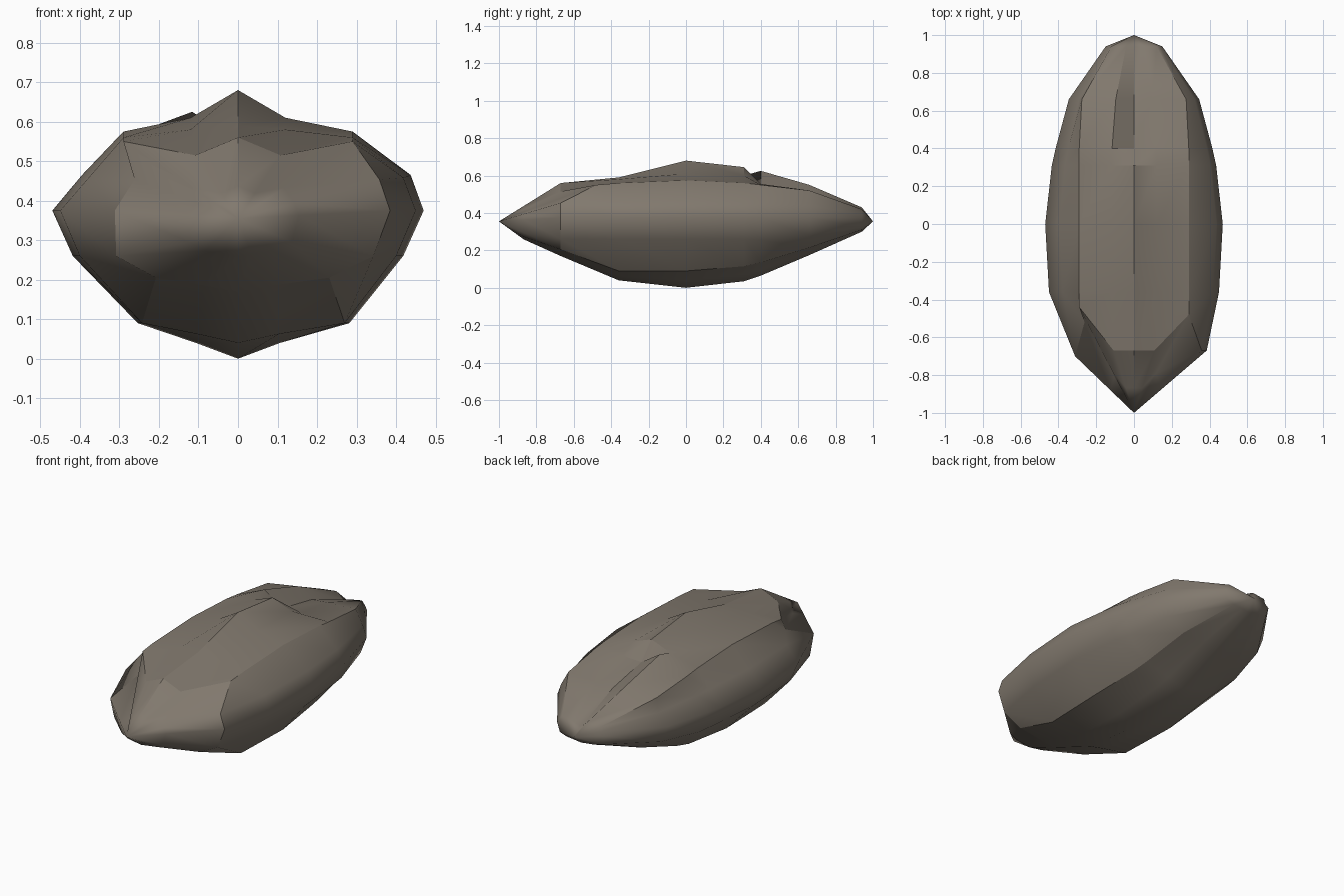
import bpy, bmesh
from mathutils import Vector

if "Cube" in bpy.data.objects:
    bpy.data.objects.remove(bpy.data.objects["Cube"])

# y, half width, then heights: top, inner top, shoulder, flank, side, bottom
sections = [
    (-0.67, 0.385, .56, .515, .55, .26, .205, .17),
    (-0.36, 0.45, .59, .58, .56, .26, .09, .04),
    (0, 0.47, .68, .61, .575, .26, .09, 0),
    (0.31, 0.435, .645, .60, .56, .26, .115, .035),
    (0.40, 0.415, .55, .555, .55, .255, .135, .065),
    (0.66, 0.345, .50, .51, .52, .28, .215, .175),
    (0.94, 0.15, .39, .405, .42, .325, .31, .30),
]
RIM = 0.375
left_ridge = {0.40: .625, 0.66: .55, 0.94: .43}   # raised lip left of the chip


def half(side, y, w, top, inner, shoulder, flank, low, bottom):
    """One side of a section, from top centre round to bottom centre."""
    left = side < 0
    front = y < -.6
    s = .81 if left and front else 1
    upper = RIM + .45 * (shoulder - RIM)
    if left:
        inner = left_ridge.get(y, inner)
    shoulder_y = y + (.23 if left else .19) if front else y
    return [Vector(p) for p in (
        (0, y, top),
        (side * min(w * .28, .12), y, inner),
        (side * min(.29, w * .8), shoulder_y, shoulder),
        (side * w * (.68 if left and front else .84 if left else .93),
         y + .15 if left and front else y, upper),
        (side * w * s, y - (.03 if left and front else 0), RIM),
        (side * w * .89 * min(1, s + .09), y, flank),
        (side * w * (.54 if left else .6), y, low),
        (side * w * .23, y, bottom + .45 * (low - bottom)),
        (0, y, bottom))]


loops = []
for sec in sections:
    loops.append(half(1, *sec) + half(-1, *sec)[-2:0:-1])
n = len(loops[0])

# Rounded nose: first section shrunk toward the front tip, bulged underneath
tips = [Vector((0, y, .355)) for y in (-1, 1)]
nose = [tips[0].lerp(p, .4) for p in loops[0]]
for i, p in enumerate(nose):
    if 5 <= i <= n - 5:
        p.z -= .022
loops.insert(0, nose)

bm = bmesh.new()
rings = [[bm.verts.new(p) for p in loop] for loop in loops]

# Skin between the sections, and pointed tips
for a, b in zip(rings, rings[1:]):
    for i in range(n):
        j = (i + 1) % n
        bm.faces.new((a[i], a[j], b[j], b[i]))
for ring, p in ((rings[0], tips[0]), (rings[-1], tips[1])):
    tip = bm.verts.new(p)
    for i in range(n):
        bm.faces.new((ring[i], ring[(i + 1) % n], tip))
bmesh.ops.recalc_face_normals(bm, faces=bm.faces)

# Smooth shading broken along the ridges, the front panel and the back chip
for f in bm.faces:
    f.smooth = True
for a, b in zip(rings[1:], rings[2:]):
    for i in (0, 2, 6, n - 6, n - 2):
        bm.edges.get((a[i], b[i])).smooth = False
for i in range(n):
    bm.edges.get((rings[1][i], rings[1][(i + 1) % n])).smooth = False
bm.edges.get((rings[0][0], rings[1][0])).smooth = False
for k in (4, 5):
    for i in (-1, 0):
        bm.edges.get((rings[k][i], rings[k][i + 1])).smooth = False
for k in (5, 6):
    bm.edges.get((rings[k][-1], rings[k + 1][-1])).smooth = False

mesh = bpy.data.meshes.new("boulder")
bm.to_mesh(mesh)
bm.free()
boulder = bpy.data.objects.new("boulder", mesh)
bpy.context.collection.objects.link(boulder)

# Warm stone colour
stone = bpy.data.materials.new("stone")
stone.diffuse_color = (0.22, 0.19, 0.155, 1)
stone.use_nodes = True
stone.node_tree.nodes["Principled BSDF"].inputs["Base Color"].default_value = stone.diffuse_color
mesh.materials.append(stone)
